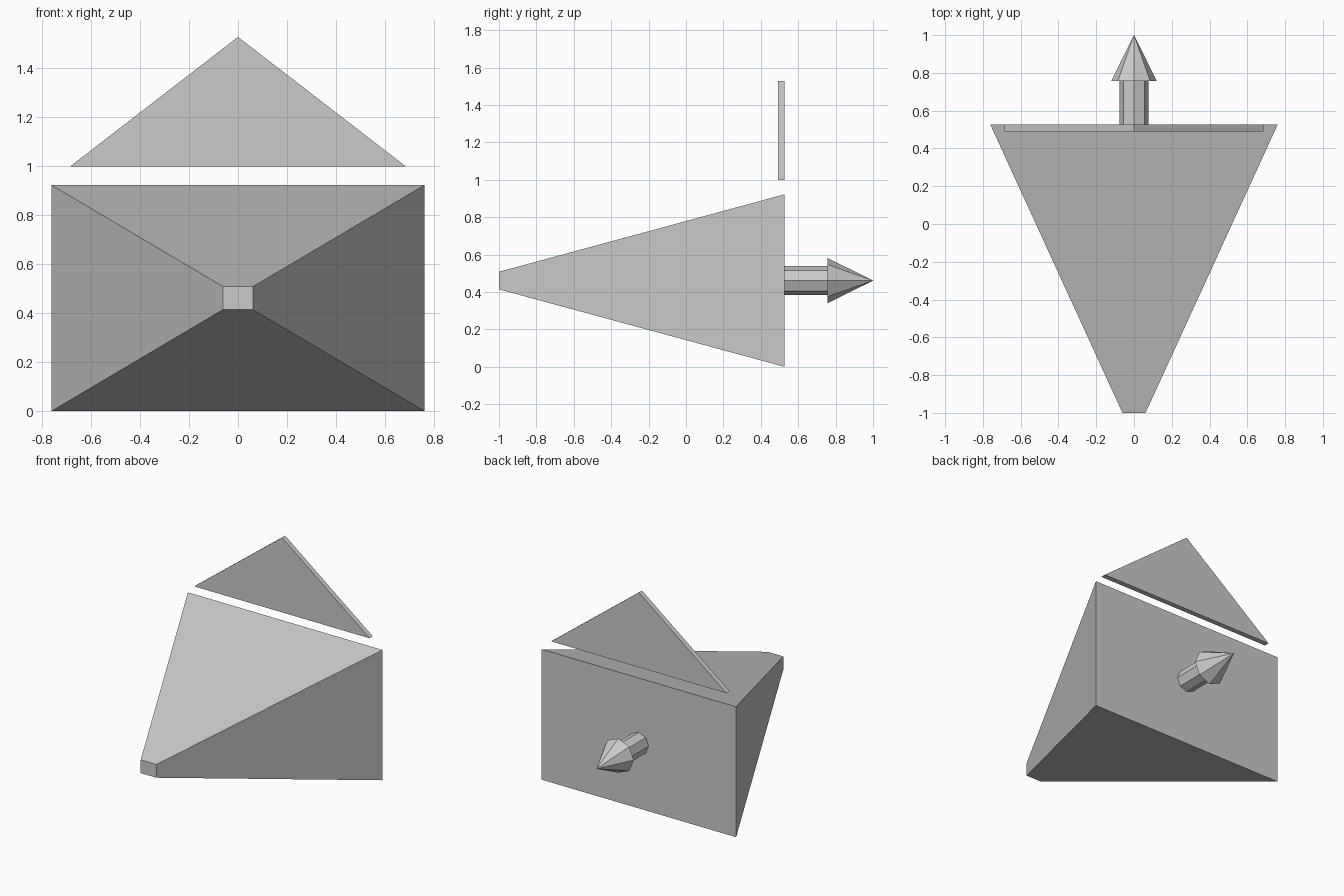
import bpy
from math import cos, sin, pi

if "Cube" in bpy.data.objects:
    bpy.data.objects.remove(bpy.data.objects["Cube"])

BACK = 0.527   # y of the wide end of the pyramid
MID = 0.461    # height of the central axis


def loft(name, rings, cap_start=True, cap_end=True):
    """Join equal-sized rings of points with quads and cap the ends."""
    n = len(rings[0])
    verts = [p for ring in rings for p in ring]
    faces = [(r * n + i, r * n + (i + 1) % n, (r + 1) * n + (i + 1) % n, (r + 1) * n + i)
             for r in range(len(rings) - 1) for i in range(n)]
    if cap_start:
        faces.append(tuple(reversed(range(n))))
    if cap_end:
        faces.append(tuple(range(len(verts) - n, len(verts))))
    mesh = bpy.data.meshes.new(name)
    mesh.from_pydata(verts, [], faces)
    mesh.update()
    obj = bpy.data.objects.new(name, mesh)
    bpy.context.collection.objects.link(obj)
    return obj


# All rings run clockwise seen from the front, so normals face outward along +y
def rect(y, hx, hz):
    return [(sx * hx, y, MID + sz * hz) for sx, sz in ((-1, -1), (-1, 1), (1, 1), (1, -1))]


def octagon(y, r):
    return [(r * cos(-i * pi / 4), y, MID + r * sin(-i * pi / 4)) for i in range(8)]


def triangle(y):
    return [(-0.686, y, 0.998), (0, y, 1.527), (0.686, y, 0.998)]


# Truncated pyramid body
loft("view_pyramid", [rect(-1, 0.061, 0.047), rect(BACK, 0.761, MID)])

# Thin triangular plate above the wide end
loft("up_triangle", [triangle(BACK - 0.036), triangle(BACK)])

# Arrow pointing backwards: open-ended shaft seated on the body, then the head
loft("arrow_shaft", [octagon(BACK, 0.077), octagon(0.756, 0.077)],
     cap_start=False, cap_end=False)
head = loft("arrow_head", [octagon(0.756, 0.121), octagon(1, 0.0005)])
